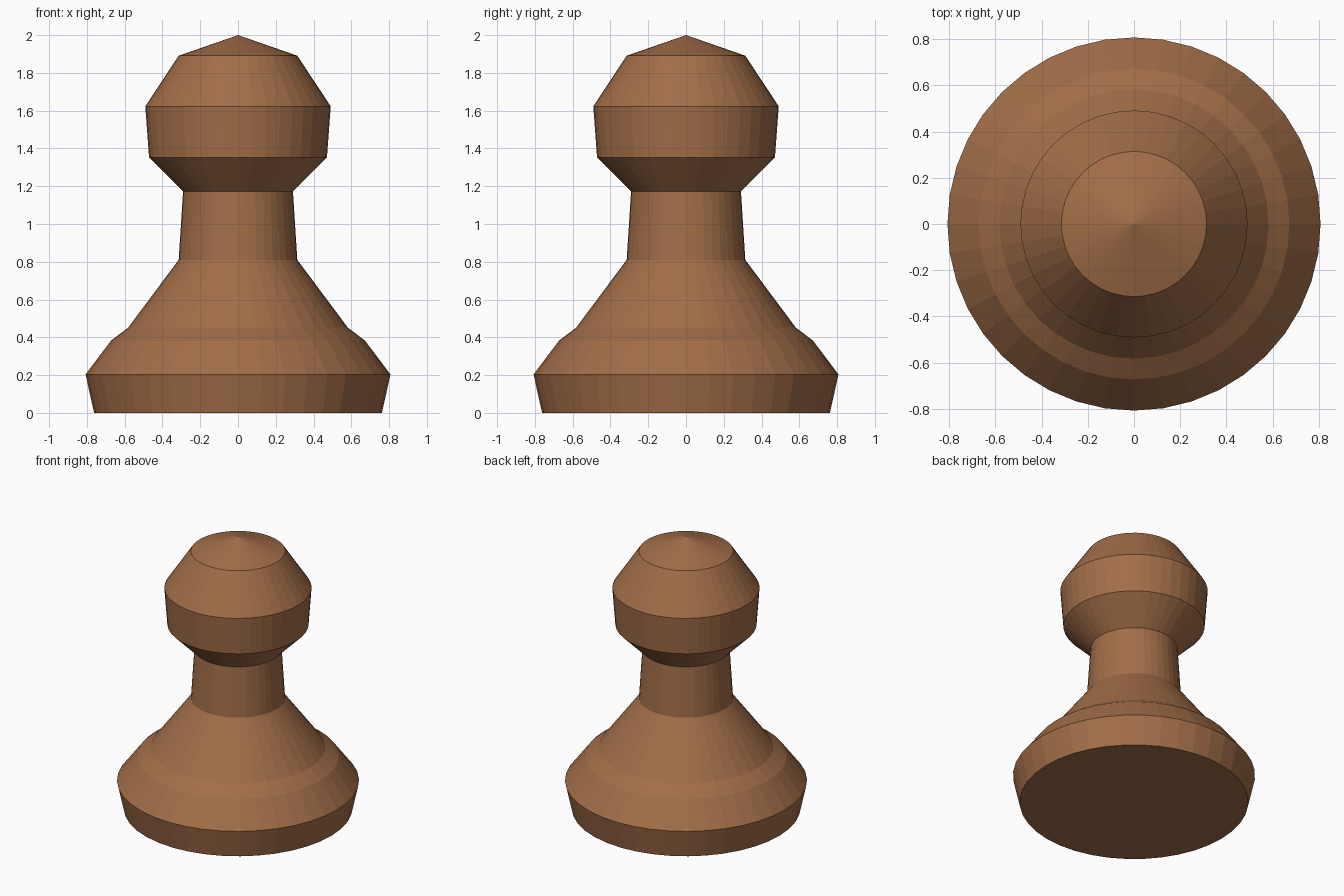
import bpy, bmesh, math

if "Cube" in bpy.data.objects:
    bpy.data.objects.remove(bpy.data.objects["Cube"])

SIDES = 40

# Lathe profile (radius, height) from the foot to the tip
PROFILE = [(0.762, 0), (0.807, 0.204), (0.672, 0.383), (0.582, 0.451),
           (0.314, 0.81), (0.291, 1.173), (0.471, 1.353), (0.491, 1.623),
           (0.314, 1.891)]
TIP = 2.0

wood = bpy.data.materials.new("brown wood")
wood.diffuse_color = (0.36, 0.155, 0.065, 1)
wood.use_nodes = True
wood.node_tree.nodes["Principled BSDF"].inputs["Base Color"].default_value = wood.diffuse_color

bm = bmesh.new()
rings = [[bm.verts.new((r * math.cos(2 * math.pi * i / SIDES),
                        r * math.sin(2 * math.pi * i / SIDES), z))
          for i in range(SIDES)] for r, z in PROFILE]

# Side bands
for low, high in zip(rings, rings[1:]):
    for i in range(SIDES):
        j = (i + 1) % SIDES
        bm.faces.new((low[i], low[j], high[j], high[i]))

# Flat base and conical cap
bm.faces.new(rings[0][::-1])
tip = bm.verts.new((0, 0, TIP))
for i in range(SIDES):
    bm.faces.new((rings[-1][i], rings[-1][(i + 1) % SIDES], tip))

mesh = bpy.data.meshes.new("turned_pawn")
bm.to_mesh(mesh)
bm.free()
mesh.materials.append(wood)
pawn = bpy.data.objects.new("turned_pawn", mesh)
bpy.context.collection.objects.link(pawn)
